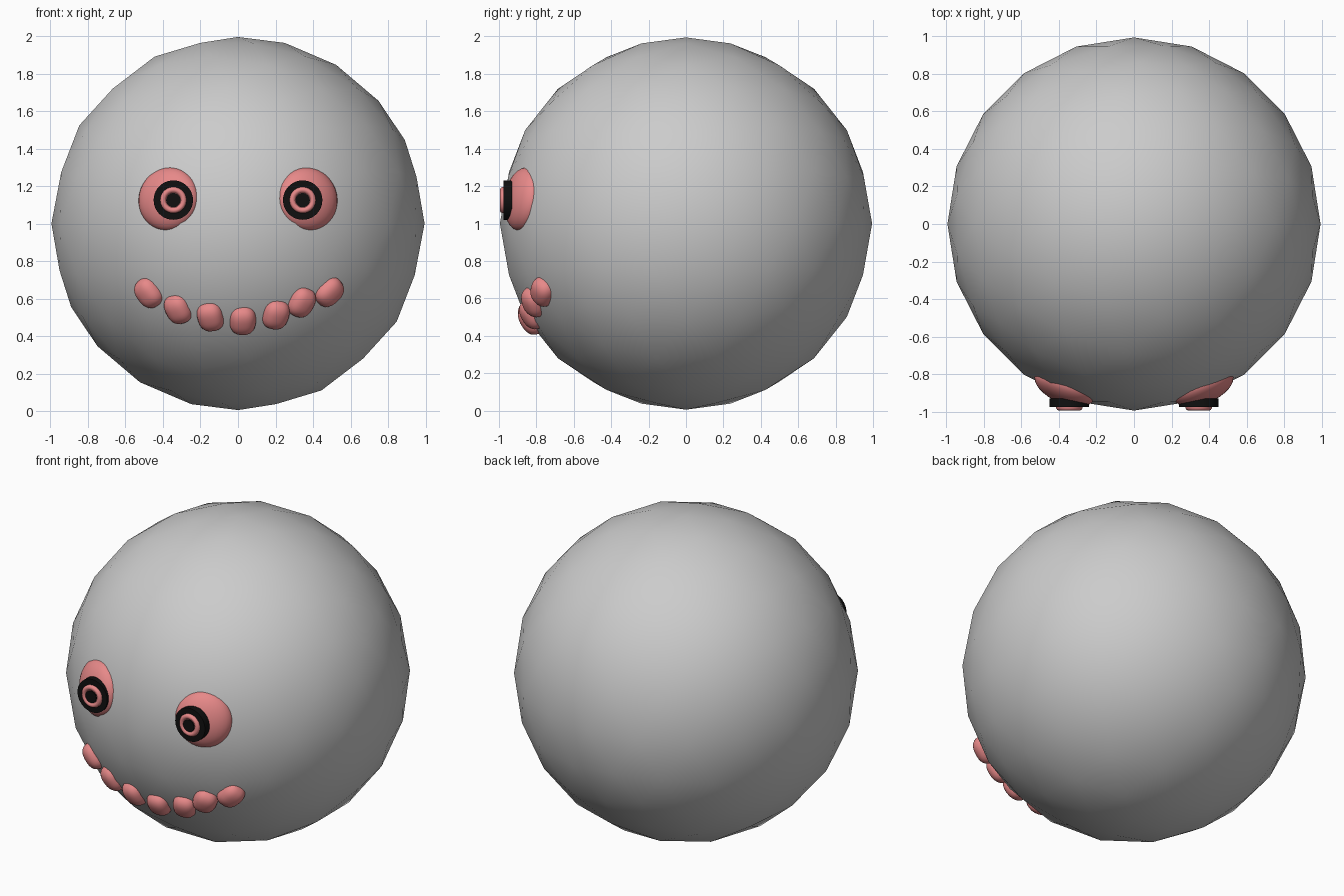
import bpy, bmesh, math
from mathutils import Vector, Matrix

if "Cube" in bpy.data.objects:
    bpy.data.objects.remove(bpy.data.objects["Cube"])

CENTRE = Vector((0, 0, 1))


def material(name, colour):
    mat = bpy.data.materials.new(name)
    mat.diffuse_color = (*colour, 1)
    mat.use_nodes = True
    mat.node_tree.nodes["Principled BSDF"].inputs["Base Color"].default_value = mat.diffuse_color
    return mat


PINK = material("pink", (0.80, 0.25, 0.25))
BLACK = material("black", (0.005, 0.005, 0.005))


def finish(name, bm, mat=None):
    mesh = bpy.data.meshes.new(name)
    bm.to_mesh(mesh)
    bm.free()
    obj = bpy.data.objects.new(name, mesh)
    bpy.context.collection.objects.link(obj)
    if mat:
        mesh.materials.append(mat)
    for poly in mesh.polygons:
        poly.use_smooth = True
    return obj


def blob(name, loc, radii, power=2.0, roll=0.0):
    """Rounded lump whose local y axis follows the head's surface normal."""
    bm = bmesh.new()
    bmesh.ops.create_uvsphere(bm, u_segments=32, v_segments=20, radius=1)
    for v in bm.verts:
        size = sum(abs(c) ** power for c in v.co) ** (1 / power)
        v.co = Vector(c / size * r for c, r in zip(v.co, radii))
    out = (loc - CENTRE).normalized()
    side = Vector((0, 0, 1)).cross(out).normalized()
    turn = Matrix((side, out, side.cross(out))).transposed().to_4x4()
    bm.transform(Matrix.Translation(loc) @ turn @ Matrix.Rotation(roll, 4, 'Y'))
    return finish(name, bm, PINK)


def lathe(name, x, z, profile, mat):
    """Spin a (radius, y) profile about a front-facing axis."""
    bm = bmesh.new()
    pts = [bm.verts.new((x + r, y, z)) for r, y in profile]
    edges = [bm.edges.new(p) for p in zip(pts, pts[1:])]
    bmesh.ops.spin(bm, geom=pts + edges, cent=(x, 0, z), axis=(0, 1, 0),
                   angle=math.tau, steps=40)
    bmesh.ops.remove_doubles(bm, verts=bm.verts, dist=1e-5)
    bmesh.ops.recalc_face_normals(bm, faces=bm.faces)
    obj = finish(name, bm, mat)
    bpy.context.view_layer.objects.active = obj
    obj.select_set(True)
    bpy.ops.object.shade_smooth_by_angle(angle=math.radians(40))
    obj.select_set(False)


# Low-poly round head with smooth shading
bm = bmesh.new()
bmesh.ops.create_icosphere(bm, subdivisions=3, radius=0.995,
                           matrix=Matrix.Translation(CENTRE))
finish("head", bm)

# Eyes: flattened balls on the surface with stacked target rings
for s, side in ((-1, "left"), (1, "right")):
    blob(f"eye_{side}", Vector((s * 0.37, -0.87, 1.13)), (0.17, 0.085, 0.17))
    x, z = s * 0.345, 1.125
    lathe(f"iris_{side}", x, z,
          [(0, -0.93), (0.105, -0.93), (0.105, -0.976), (0, -0.976)], BLACK)
    lathe(f"iris_ring_{side}", x, z,
          [(0, -0.95), (0.07, -0.95), (0.07, -0.983), (0.064, -0.992),
           (0.055, -0.995), (0.046, -0.992), (0.04, -0.985), (0, -0.985)], PINK)
    lathe(f"pupil_{side}", x, z,
          [(0, -0.96), (0.038, -0.96), (0.038, -0.992), (0, -0.992)], BLACK)

# Mouth: seven rounded lumps in a smiling arc (x, z, roll in degrees)
TEETH = [(-0.47, 0.635, 30), (-0.315, 0.55, 15), (-0.145, 0.51, 8),
         (0.025, 0.49, 0), (0.20, 0.52, -8), (0.335, 0.585, -20),
         (0.48, 0.64, -42)]
for i, (x, z, roll) in enumerate(TEETH):
    y = -math.sqrt(0.965 ** 2 - x * x - (z - 1) ** 2)
    blob(f"tooth_{i + 1}", Vector((x, y, z)), (0.071, 0.07, 0.084), 2.5,
         math.radians(roll))
